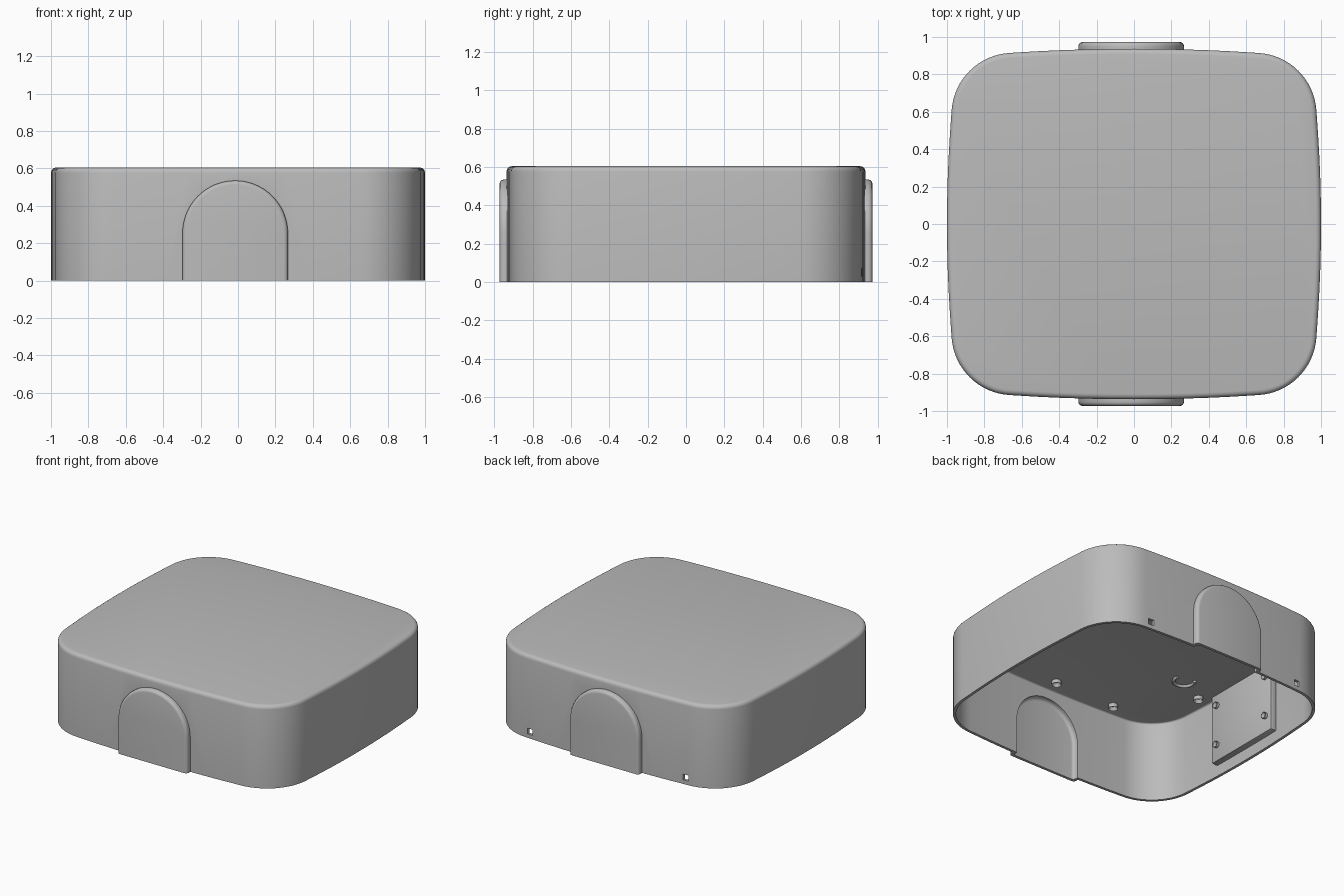
import bpy, bmesh, math
from mathutils import Matrix, Vector

cube = bpy.data.objects.get("Cube")
if cube:
    bpy.data.objects.remove(cube, do_unlink=True)

GREY = (0.5, 0.5, 0.5, 1)
grey = bpy.data.materials.new("plain_grey")
grey.use_nodes = True
grey.diffuse_color = GREY
grey.node_tree.nodes["Principled BSDF"].inputs["Base Color"].default_value = GREY

WALL = 0.02
ARCH_X = -0.015


def finish(bm, name):
    bmesh.ops.recalc_face_normals(bm, faces=bm.faces)
    mesh = bpy.data.meshes.new(name)
    bm.to_mesh(mesh)
    bm.free()
    mesh.materials.append(grey)
    obj = bpy.data.objects.new(name, mesh)
    bpy.context.collection.objects.link(obj)
    return obj


def prism(name, points, shift, bevel, rim):
    """Extrude a closed outline by shift and round the edges chosen by rim."""
    bm = bmesh.new()
    face = bm.faces.new([bm.verts.new(p) for p in points])
    new = bmesh.ops.extrude_face_region(bm, geom=[face])["geom"]
    moved = [v for v in new if isinstance(v, bmesh.types.BMVert)]
    bmesh.ops.translate(bm, verts=moved, vec=shift)
    bmesh.ops.recalc_face_normals(bm, faces=bm.faces)
    edges = [e for e in bm.edges if all(rim(v.co) for v in e.verts)]
    if bevel:
        bmesh.ops.bevel(bm, geom=edges, offset=bevel, segments=4,
                        profile=0.5, affect='EDGES')
    return finish(bm, name)


def body(name, inset, bottom, top, bevel):
    """Square with bowed sides and large round corners."""
    quarter = []
    cx, cy, r = 0.646, 0.585, 0.33 - inset
    for i in range(5):                       # bowed x side
        y = 0.6 * i / 5
        quarter.append((1 - inset - 0.025 * (y / 0.6) ** 2, y))
    for i in range(17):                      # corner
        a = 0.08 + (math.pi / 2 - 0.14) * i / 16
        quarter.append((cx + r * math.cos(a), cy + r * math.sin(a)))
    for i in range(4, -1, -1):               # bowed y side
        x = 0.66 * i / 5
        quarter.append((x, 0.937 - inset - 0.022 * (x / 0.66) ** 2))
    half = quarter + [(-x, y) for x, y in reversed(quarter[:-1])]
    loop = half + [(x, -y) for x, y in reversed(half[1:-1])]
    return prism(name, [(x, y, bottom) for x, y in loop], (0, 0, top - bottom),
                 bevel, lambda c: c.z > top - 1e-4)


def arch(name, inset, bottom, bevel):
    """Round-topped slab running through the body and showing at both ends."""
    r, spring, depth = 0.282 - inset, 0.253, 0.973 - inset
    pts = [(r, bottom)]
    pts += [(r * math.cos(math.pi * i / 32), spring + r * math.sin(math.pi * i / 32))
            for i in range(33)]
    pts.append((-r, bottom))
    return prism(name, [(ARCH_X + x, -depth, z) for x, z in pts], (0, 2 * depth, 0),
                 bevel, lambda c: c.z > bottom + 1e-4 or abs(c.x - ARCH_X) > r + 1)


def box(name, centre, size, bevel=0):
    bm = bmesh.new()
    bmesh.ops.create_cube(bm, size=1, matrix=Matrix.Translation(centre)
                          @ Matrix.Diagonal((*size, 1)))
    if bevel:
        bmesh.ops.bevel(bm, geom=bm.edges[:], offset=bevel, segments=2,
                        profile=0.5, affect='EDGES')
    return finish(bm, name)


def combine(target, other, operation):
    mod = target.modifiers.new("combine", 'BOOLEAN')
    mod.object, mod.operation, mod.solver = other, operation, 'EXACT'
    bpy.context.view_layer.objects.active = target
    bpy.ops.object.modifier_apply(modifier=mod.name)
    bpy.data.objects.remove(other, do_unlink=True)


def smooth(obj):
    bpy.ops.object.select_all(action='DESELECT')
    obj.select_set(True)
    bpy.context.view_layer.objects.active = obj
    bpy.ops.object.shade_smooth_by_angle(angle=math.radians(35))


def arch_slab(name, inset, bottom):
    """Arch with its two end rims rounded by stepping in the end caps."""
    slab = arch(name, inset, bottom, 0)
    bm = bmesh.new()
    bm.from_mesh(slab.data)
    rims = [e for e in bm.edges
            if abs(e.verts[0].co.y - e.verts[1].co.y) < 1e-4
            and max(v.co.z for v in e.verts) > bottom + 1e-4]
    bmesh.ops.bevel(bm, geom=rims, offset=0.022, segments=4, profile=0.5,
                    affect='EDGES')
    bm.to_mesh(slab.data)
    bm.free()
    return slab


# Hollow cover with arched bulges front and back
cover = body("cover_shell", 0, 0, 0.605, 0.028)
combine(cover, arch_slab("arch_bulge", 0, 0), 'UNION')
cavity = body("cavity", WALL, -0.1, 0.605 - WALL, 0.012)
combine(cavity, arch_slab("arch_cavity", WALL, -0.1), 'UNION')
combine(cover, cavity, 'DIFFERENCE')

# Small square holes low in the back wall
for side in (-1, 1):
    combine(cover, box("hole", (side * 0.63 - 0.01, 0.92, 0.05), (0.042, 0.2, 0.042)),
            'DIFFERENCE')
smooth(cover)


# Mounting plate on the right inner wall, with four screws
plate = box("inner_plate", (-0.955, 0, 0.335), (0.05, 0.61, 0.51), 0.006)
smooth(plate)


def tube(name, centre, axis, radius, height, bore):
    """Short round boss with a blind hole in its end."""
    bm = bmesh.new()
    bmesh.ops.create_cone(bm, cap_ends=True, segments=20, radius1=radius,
                          radius2=radius, depth=height)
    bm.faces.ensure_lookup_table()
    end = max(bm.faces, key=lambda f: f.calc_center_median().z)
    bmesh.ops.inset_region(bm, faces=[end], thickness=radius - bore)
    bmesh.ops.translate(bm, verts=end.verts, vec=(0, 0, -height * 0.7))
    turn = Vector((0, 0, 1)).rotation_difference(Vector(axis)).to_matrix().to_4x4()
    bmesh.ops.transform(bm, matrix=Matrix.Translation(centre) @ turn, verts=bm.verts)
    obj = finish(bm, name)
    smooth(obj)


for y in (-0.25, 0.25):
    for z in (0.2, 0.5):
        tube("plate_screw", (-0.925, y, z), (1, 0, 0), 0.022, 0.03, 0.012)

# Bosses under the top
for x, y in ((0, -0.8), (-0.49, -0.8), (0.49, -0.8), (-0.86, -0.36), (0.86, -0.36)):
    tube("ceiling_boss", (x, y, 0.575), (0, 0, -1), 0.032, 0.035, 0.018)

# Open ring clip under the top
curve = bpy.data.curves.new("ring_clip", 'CURVE')
curve.dimensions = '3D'
curve.bevel_depth = 0.011
curve.use_fill_caps = True
path = curve.splines.new('POLY')
path.points.add(20)
for i, p in enumerate(path.points):
    a = math.radians(10 - 11.5 * i)
    p.co = (-0.64 + 0.07 * math.cos(a), -0.245 + 0.07 * math.sin(a), 0.578, 1)
curve.materials.append(grey)
clip = bpy.data.objects.new("ring_clip", curve)
bpy.context.collection.objects.link(clip)
